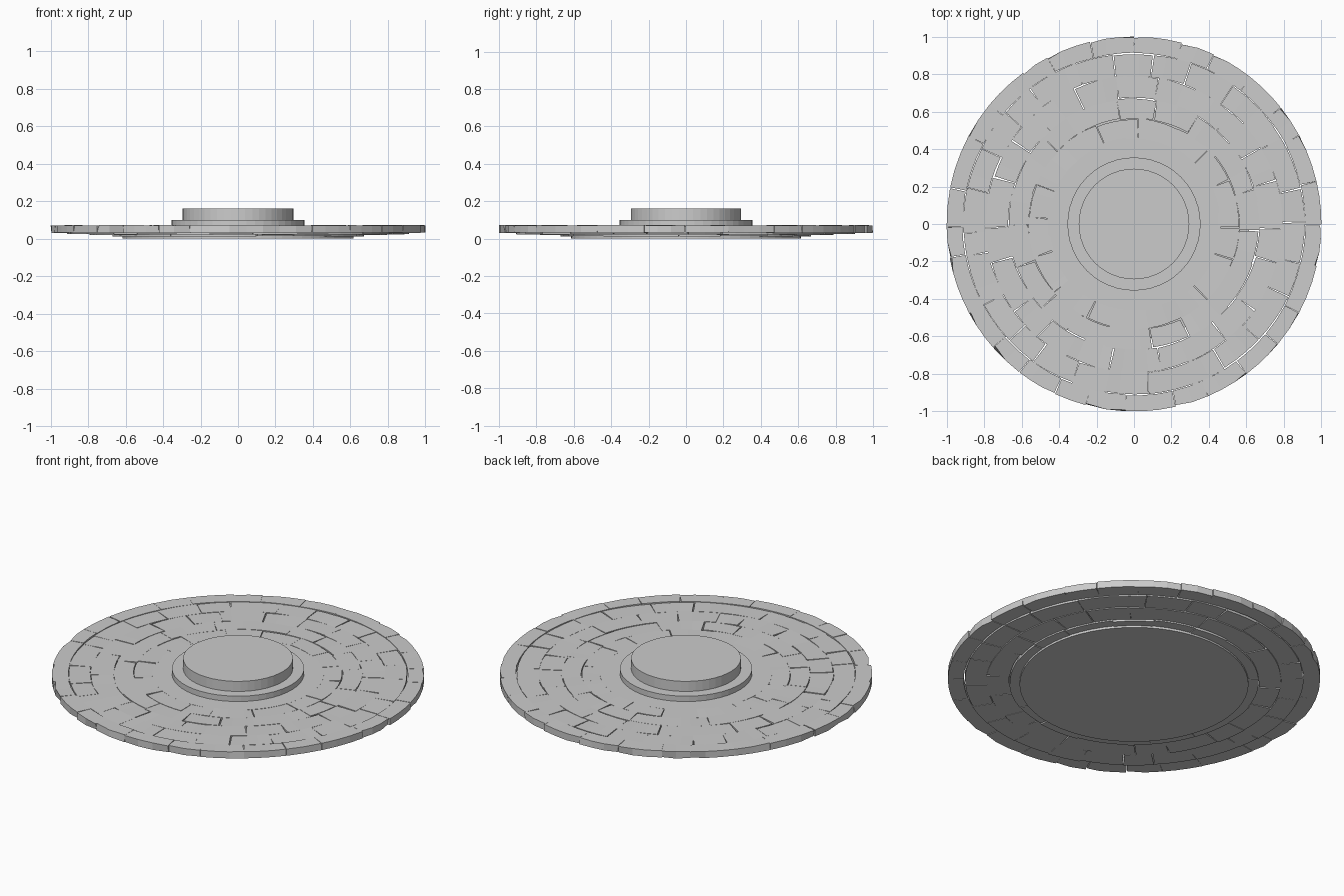
import bpy, bmesh, math, random

random.seed(11)
cube = bpy.data.objects.get("Cube")
if cube:
    bpy.data.objects.remove(cube)

# One weathered stone colour
stone = bpy.data.materials.new("pale_grey_stone")
stone.use_nodes = True
COLOR = (0.6, 0.6, 0.6, 1)
stone.diffuse_color = COLOR
stone.node_tree.nodes["Principled BSDF"].inputs["Base Color"].default_value = COLOR


def finish(bm, name):
    bmesh.ops.recalc_face_normals(bm, faces=bm.faces)
    mesh = bpy.data.meshes.new(name)
    bm.to_mesh(mesh)
    bm.free()
    mesh.materials.append(stone)
    obj = bpy.data.objects.new(name, mesh)
    bpy.context.collection.objects.link(obj)
    return obj


def disc(name, radius, bottom, top, sides=64):
    bm = bmesh.new()
    bmesh.ops.create_cone(bm, cap_ends=True, segments=sides, radius1=radius,
                          radius2=radius, depth=top - bottom)
    bmesh.ops.translate(bm, verts=bm.verts, vec=(0, 0, (top + bottom) / 2))
    return finish(bm, name)


def lerp(a, b, t):
    return a + (b - a) * t


def add_block(bm, r0, r1, a0, a1, bottom, top, gap, tilt, true_rim):
    """Curved paving stone whose corners are worn and tilted independently."""
    steps = max(2, round((a1 - a0) / math.radians(5)))
    wear = lambda: random.uniform(-gap * 0.6, gap)
    ends = [[a0 + wear() / r0, a1 - wear() / r0],
            [a0 + wear() / r1, a1 - wear() / r1]]
    radii = [[r0 + wear(), r0 + wear()],
             [r1, r1] if true_rim else [r1 - wear(), r1 - wear()]]
    heights = [[top - random.uniform(0, tilt) for _ in range(2)] for _ in range(2)]
    base = bottom + random.uniform(0, tilt)
    rows = []
    for i in range(steps + 1):
        t = i / steps
        row = []
        for side in (0, 1):
            a, r = lerp(*ends[side], t), lerp(*radii[side], t)
            x, y = r * math.cos(a), r * math.sin(a)
            row += [bm.verts.new((x, y, base)),
                    bm.verts.new((x, y, lerp(*heights[side], t)))]
        rows.append([row[0], row[1], row[3], row[2]])
    for p, q in zip(rows, rows[1:]):
        for k in range(4):
            n = (k + 1) % 4
            bm.faces.new((p[k], p[n], q[n], q[k]))
    bm.faces.new(rows[0])
    bm.faces.new(rows[-1])


def course(name, r0, r1, count, bottom, top, gap, tilt, true_rim=False):
    """Ring of stones of uneven length."""
    bm = bmesh.new()
    pitch = math.tau / count
    cuts = [pitch * (i + random.uniform(-0.22, 0.22)) for i in range(count)]
    cuts.append(cuts[0] + math.tau)
    for a0, a1 in zip(cuts, cuts[1:]):
        add_block(bm, r0, r1, a0, a1, bottom, top, gap, tilt, true_rim)
    return bm


# Paving courses, from the rim inwards
rim = course("rim_course", 0.912, 1.0, 28, 0.03, 0.072, 0.004, 0.002, True)
# Worn notches where the rim joints meet the outer edge
for v in rim.verts:
    if len(v.link_edges) == 3 and v.co.xy.length > 0.99 and random.random() < 0.5:
        v.co.xy *= random.uniform(0.985, 0.998)
finish(rim, "rim_course")
for name, r0, r1, count, bottom, gap in (
        ("outer_course", 0.79, 0.911, 26, 0.022, 0.006),
        ("middle_course", 0.668, 0.792, 22, 0.018, 0.007),
        ("inner_course", 0.56, 0.67, 18, 0.01, 0.007),
        ("core_course", 0.455, 0.562, 16, 0.03, 0.006)):
    finish(course(name, r0, r1, count, bottom, 0.07, gap, 0.004), name)

# Solid centre and the foundation slab below
disc("core_slab", 0.462, 0.01, 0.068)
disc("foundation_slab", 0.615, 0.0, 0.045)

# Stepped centre plinth
disc("plinth_step", 0.355, 0.06, 0.1, 48)
disc("plinth_top", 0.295, 0.09, 0.16, 48)
